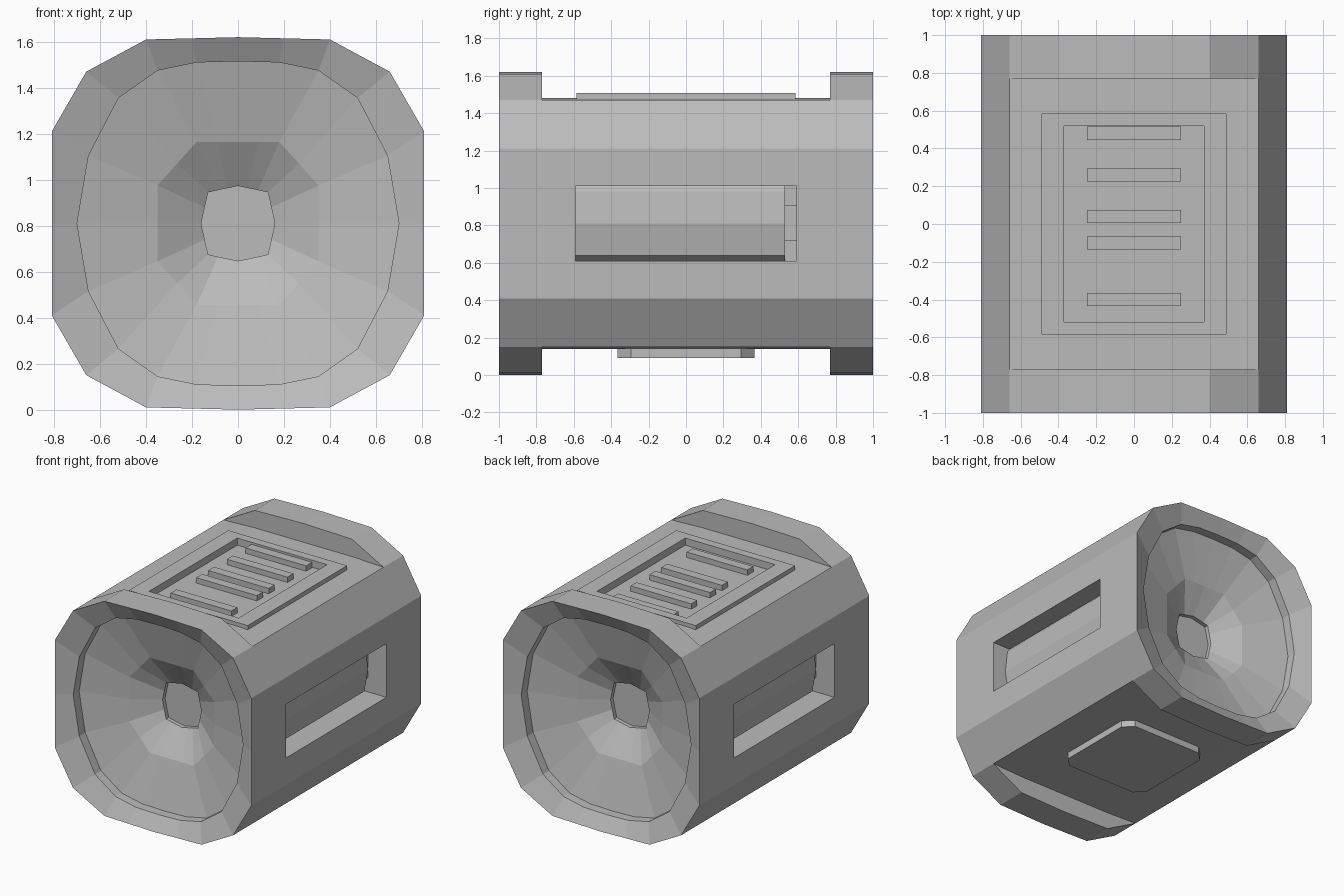
import bpy, bmesh
from mathutils import Matrix

cube = bpy.data.objects.get("Cube")
if cube:
    bpy.data.objects.remove(cube, do_unlink=True)

grey = bpy.data.materials.new("matte grey")
grey.use_nodes = True
grey.diffuse_color = (0.5, 0.5, 0.5, 1)
grey.node_tree.nodes["Principled BSDF"].inputs["Base Color"].default_value = (0.5, 0.5, 0.5, 1)

MID = 0.81  # height of the centre axis


def finish(name, bm):
    bmesh.ops.remove_doubles(bm, verts=bm.verts, dist=0.002)
    bmesh.ops.recalc_face_normals(bm, faces=bm.faces)
    mesh = bpy.data.meshes.new(name)
    bm.to_mesh(mesh)
    bm.free()
    mesh.materials.append(grey)
    obj = bpy.data.objects.new(name, mesh)
    bpy.context.collection.objects.link(obj)
    return obj


def box(name, x0, x1, y0, y1, z0, z1):
    bm = bmesh.new()
    size = Matrix.Diagonal((x1 - x0, y1 - y0, z1 - z0, 1))
    place = Matrix.Translation(((x0 + x1) / 2, (y0 + y1) / 2, (z0 + z1) / 2))
    bmesh.ops.create_cube(bm, size=1, matrix=place @ size)
    return finish(name, bm)


def prism(name, points, offset):
    """Extrude a flat outline along an offset."""
    bm = bmesh.new()
    face = bm.faces.new([bm.verts.new(p) for p in points])
    new = bmesh.ops.extrude_face_region(bm, geom=[face], use_keep_orig=True)["geom"]
    bmesh.ops.translate(bm, vec=offset, verts=[v for v in new if isinstance(v, bmesh.types.BMVert)])
    return finish(name, bm)


def cut(target, cutter):
    mod = target.modifiers.new("cut", "BOOLEAN")
    mod.operation = "DIFFERENCE"
    mod.solver = "EXACT"
    mod.object = cutter
    bpy.context.view_layer.objects.active = target
    bpy.ops.object.modifier_apply(modifier=mod.name)
    bpy.data.objects.remove(cutter, do_unlink=True)


def full_ring(q):
    """Mirror a quarter outline (top centre to side) into a closed ring."""
    half = q + [(x, -z) for x, z in q[-2::-1]]
    return half + [(-x, z) for x, z in half[-2:0:-1]]


# Cross-sections as quarter outlines around the long axis
body = full_ring([(0, .67), (.2, .67), (.4, .67), (.66, .66), (.81, .4), (.81, 0)])
flange = full_ring([(0, .81), (.2, .805), (.4, .8), (.66, .66), (.81, .4), (.81, 0)])
rim = full_ring([(0, .705), (.18, .7), (.35, .665), (.52, .545), (.65, .295), (.7, 0)])
cone = full_ring([(0, .355), (.09, .355), (.18, .355), (.265, .26), (.35, .165), (.35, 0)])
hub = full_ring([(0, .163), (.043, .154), (.087, .145), (.13, .135), (.145, .07), (.16, 0)])

# Shell: loft from one hub out through its dish, along the body, to the other hub
half = [(hub, .63), (hub, .66), (cone, .78), (rim, .87), (rim, .94), (flange, 1), (flange, .77), (body, .77)]
stations = [(r, -y) for r, y in half] + half[::-1]
bm = bmesh.new()
loops = [[bm.verts.new((x, y, z + MID)) for x, z in r] for r, y in stations]
for a, b in zip(loops, loops[1:]):
    for i in range(len(a)):
        j = (i + 1) % len(a)
        bm.faces.new((a[i], a[j], b[j], b[i]))
bm.faces.new(loops[0])
bm.faces.new(loops[-1])
shell = finish("shell", bm)

# Side pockets with a faceted grip and an end tab, rotated half a turn for the other side
for side, name in ((1, "left"), (-1, "right")):
    ends = sorted((side * .61, side * 1.0))
    cut(shell, box("pocket_cutter", *ends, -.59, .59, .61, 1.01))
    profile = [(.6, .61), (.63, .61), (.67, .64), (.7, .81), (.68, .98), (.66, 1.01), (.6, 1.01)]
    prism(name + "_grip", [(side * x, -side * .59, z) for x, z in profile], (0, side * 1.12, 0))
    tab_x = sorted((side * .6, side * .66))
    tab_y = sorted((side * .53, side * .59))
    box(name + "_grip_tab", *tab_x, *tab_y, .72, .91)

# Top panel: raised frame around a sunken tray with plain slats
cut(shell, box("tray_cutter", -.37, .37, -.52, .52, 1.455, 1.7))
for s in (-1, 1):
    box("frame_long_rail", *sorted((s * .37, s * .49)), -.585, .585, 1.46, 1.508)
    box("frame_short_rail", -.37, .37, *sorted((s * .52, s * .585)), 1.46, 1.508)
for y in (-.4, -.1, .04, .26, .48):
    box("tray_slat", -.25, .25, y - .035, y + .035, 1.45, 1.495)

# Foot pad with clipped corners
w, c = .365, .295
corners = [(w, c), (c, w), (-c, w), (-w, c), (-w, -c), (-c, -w), (c, -w), (w, -c)]
prism("foot_pad", [(x, y, .09) for x, y in corners], (0, 0, .06))
